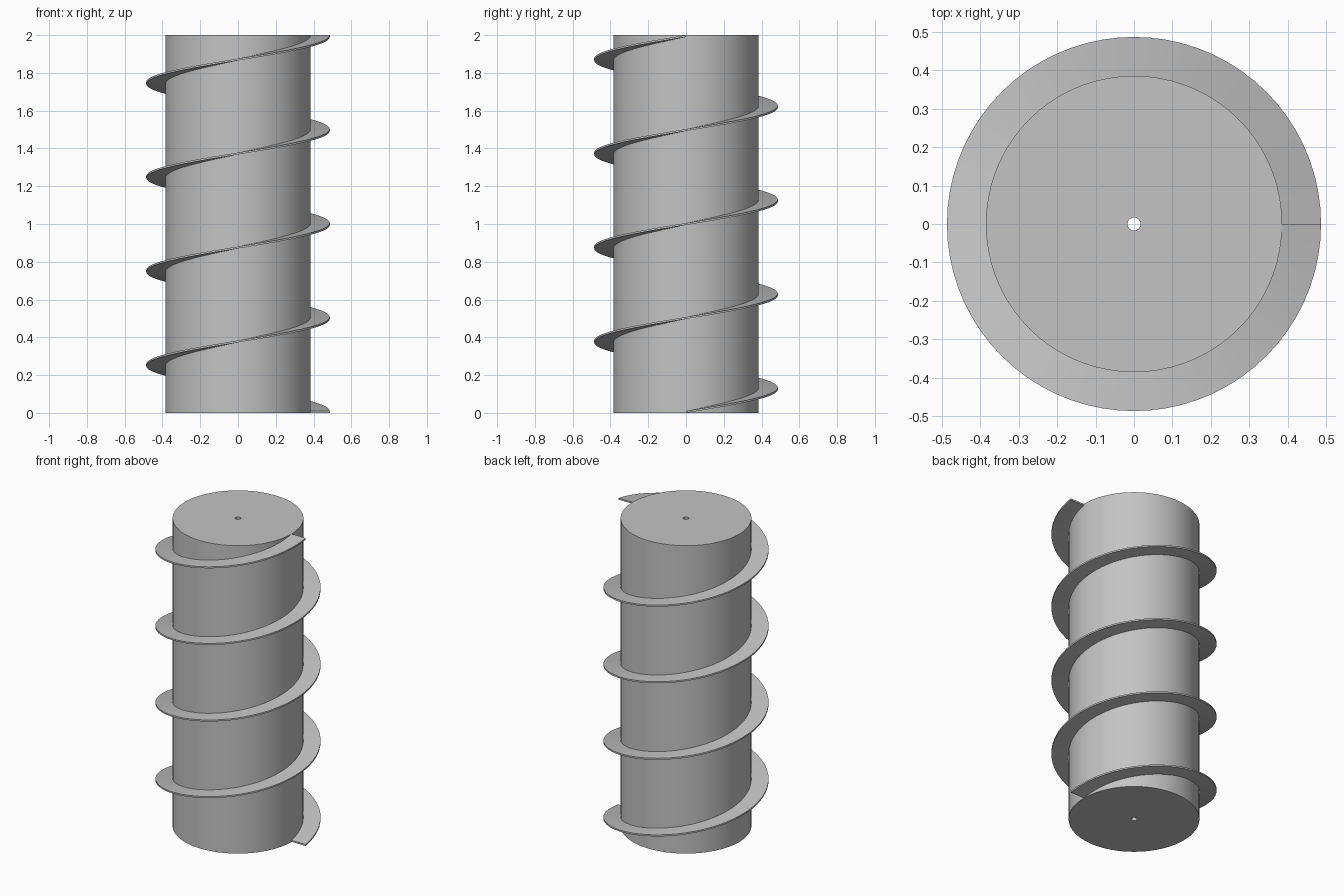
import bpy
import bmesh
import math
from mathutils import Vector

cube = bpy.data.objects.get("Cube")
if cube:
    bpy.data.objects.remove(cube, do_unlink=True)

HEIGHT = 2.0
CORE_RADIUS = 0.385
BORE_RADIUS = 0.017
FLIGHT_RADIUS = 0.486
FLIGHT_THICKNESS = 0.01
TURNS = 4
STEPS_PER_TURN = 72

# Single grey material
grey = bpy.data.materials.new("plain grey")
grey.use_nodes = True
colour = (0.55, 0.55, 0.55, 1.0)
grey.diffuse_color = colour
grey.node_tree.nodes["Principled BSDF"].inputs["Base Color"].default_value = colour


def sweep(name, inner, outer, thickness, turns, rise):
    """Sweep a rectangular section around z, climbing by rise in total."""
    bm = bmesh.new()
    section = [(inner, 0), (outer, 0), (outer, thickness), (inner, thickness)]
    verts = [bm.verts.new((r, 0, z)) for r, z in section]
    edges = [bm.edges.new((verts[i - 1], verts[i])) for i in range(4)]
    steps = STEPS_PER_TURN * turns
    result = bmesh.ops.spin(
        bm, geom=verts + edges, cent=(0, 0, 0), axis=(0, 0, 1),
        dvec=Vector((0, 0, rise / steps)), angle=math.tau * turns,
        steps=steps, use_duplicate=False)
    if rise:
        # Close both ends of the spiral
        last = [e for e in result["geom_last"] if isinstance(e, bmesh.types.BMEdge)]
        for loop in (edges, last):
            bmesh.ops.contextual_create(bm, geom=loop)
    else:
        # Join the seam of the closed ring
        bmesh.ops.remove_doubles(bm, verts=bm.verts[:], dist=0.0001)
    bmesh.ops.recalc_face_normals(bm, faces=bm.faces[:])
    mesh = bpy.data.meshes.new(name)
    bm.to_mesh(mesh)
    bm.free()
    mesh.materials.append(grey)
    obj = bpy.data.objects.new(name, mesh)
    bpy.context.collection.objects.link(obj)
    bpy.ops.object.select_all(action="DESELECT")
    obj.select_set(True)
    bpy.context.view_layer.objects.active = obj
    bpy.ops.object.shade_smooth_by_angle(angle=math.radians(30))
    return obj


# Cylindrical core with a narrow bore through its axis
sweep("core", BORE_RADIUS, CORE_RADIUS, HEIGHT, 1, 0)

# Thin spiral flight, rooted just inside the core
sweep("spiral_flight", CORE_RADIUS - 0.005, FLIGHT_RADIUS,
      FLIGHT_THICKNESS, TURNS, HEIGHT - FLIGHT_THICKNESS)
